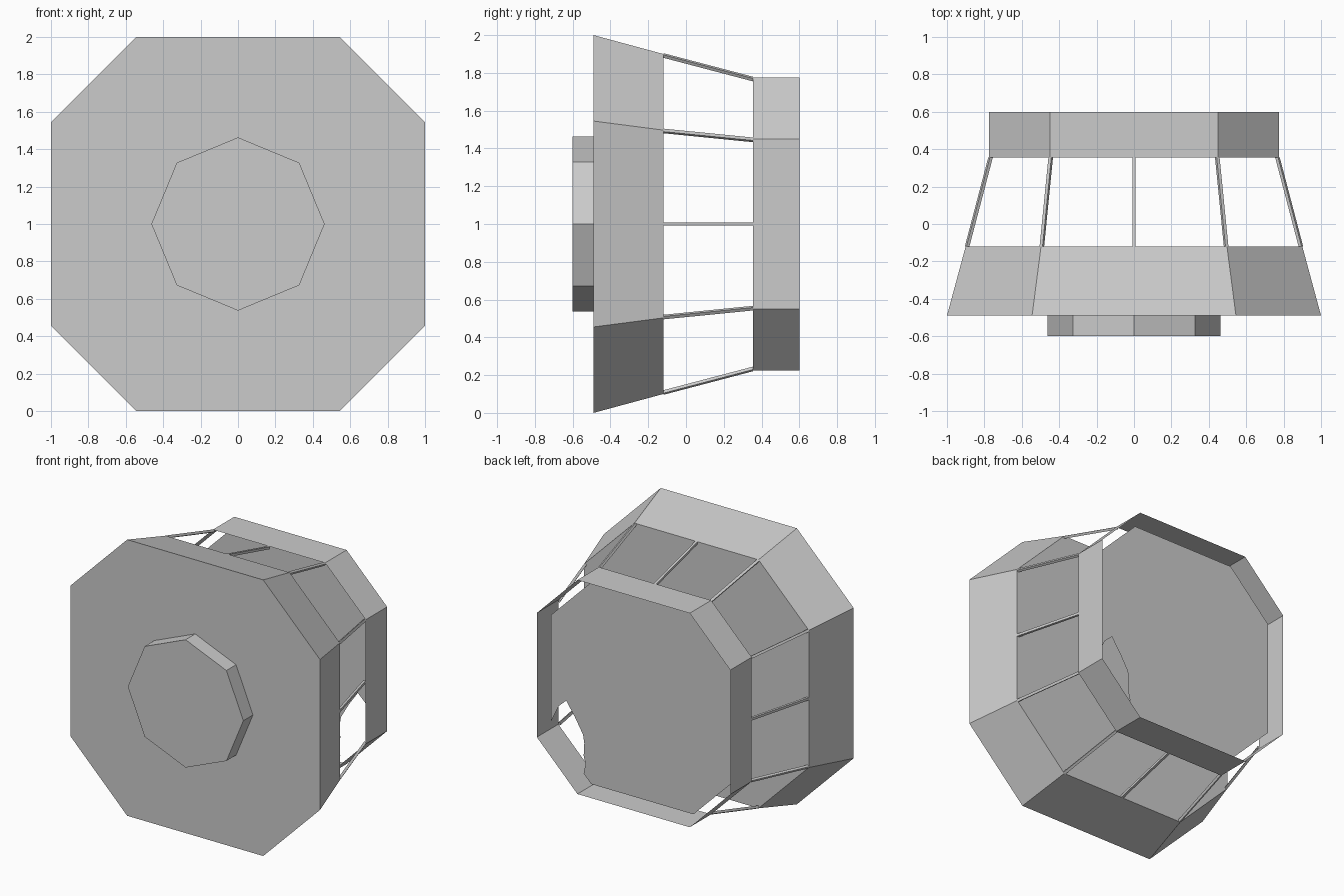
import bpy, bmesh, math
from mathutils import Vector

if "Cube" in bpy.data.objects:
    bpy.data.objects.remove(bpy.data.objects["Cube"])

CZ = 1.0  # height of the central axis


def octagon(half, corner, y):
    """Chamfered square outline in a plane facing the y axis."""
    pts = [(-corner, -half), (corner, -half), (half, -corner), (half, corner),
           (corner, half), (-corner, half), (-half, corner), (-half, -corner)]
    return [Vector((x, y, CZ + z)) for x, z in pts]


def finish(bm, name):
    bmesh.ops.recalc_face_normals(bm, faces=bm.faces)
    mesh = bpy.data.meshes.new(name)
    bm.to_mesh(mesh)
    bm.free()
    obj = bpy.data.objects.new(name, mesh)
    bpy.context.collection.objects.link(obj)
    return obj


def loft(bm, loops, caps=True):
    """Join matching loops with quads, optionally closing both ends."""
    rings = [[bm.verts.new(p) for p in loop] for loop in loops]
    n = len(rings[0])
    for a, b in zip(rings, rings[1:]):
        for i in range(n):
            j = (i + 1) % n
            bm.faces.new((a[i], a[j], b[j], b[i]))
    if caps:
        bm.faces.new(rings[0])
        bm.faces.new(rings[-1])


front = octagon(1.0, 0.545, -0.49)
shoulder = octagon(0.90, 0.497, -0.12)
neck = octagon(0.775, 0.45, 0.355)
rear = octagon(0.775, 0.45, 0.60)

# Solid tapered front housing
bm = bmesh.new()
loft(bm, [front, shoulder])
finish(bm, "front_housing")

# Eight-sided front boss, points on the axes
bm = bmesh.new()
loft(bm, [[Vector((0.463 * math.sin(k * math.pi / 4), y,
                   CZ + 0.463 * math.cos(k * math.pi / 4))) for k in range(8)]
          for y in (-0.60, -0.49)])
finish(bm, "front_boss")

# Open thin-walled rear band
bm = bmesh.new()
loft(bm, [neck, rear], caps=False)
finish(bm, "rear_band")

# Smaller rear panel floating inside the band, broken at one lower corner
bm = bmesh.new()
panel = octagon(0.73, 0.41, 0.50)
break_line = [Vector((x, 0.50, z)) for x, z in
              [(0.47, 0.33), (0.455, 0.40), (0.47, 0.46), (0.465, 0.55),
               (0.475, 0.61), (0.54, 0.72), (0.61, 0.82), (0.67, 0.765),
               (0.73, 0.64)]]
bm.faces.new([bm.verts.new(p) for p in panel[:2] + break_line + panel[3:]])
finish(bm, "rear_panel")

# Window struts: one per corner, one in the middle of each long side
bm = bmesh.new()
pairs = list(zip(shoulder, neck))
for i in range(0, 8, 2):
    pairs.append(((shoulder[i] + shoulder[i + 1]) / 2, (neck[i] + neck[i + 1]) / 2))
T = 0.009
for a, b in pairs:
    loops = []
    for p in (a, b):
        out = Vector((p.x, 0, p.z - CZ)).normalized()
        side = Vector((out.z, 0, -out.x))
        c = p - out * T
        loops.append([c + out * T * u + side * T * v
                      for u, v in ((-1, -1), (1, -1), (1, 1), (-1, 1))])
    loft(bm, loops)
finish(bm, "window_struts")
